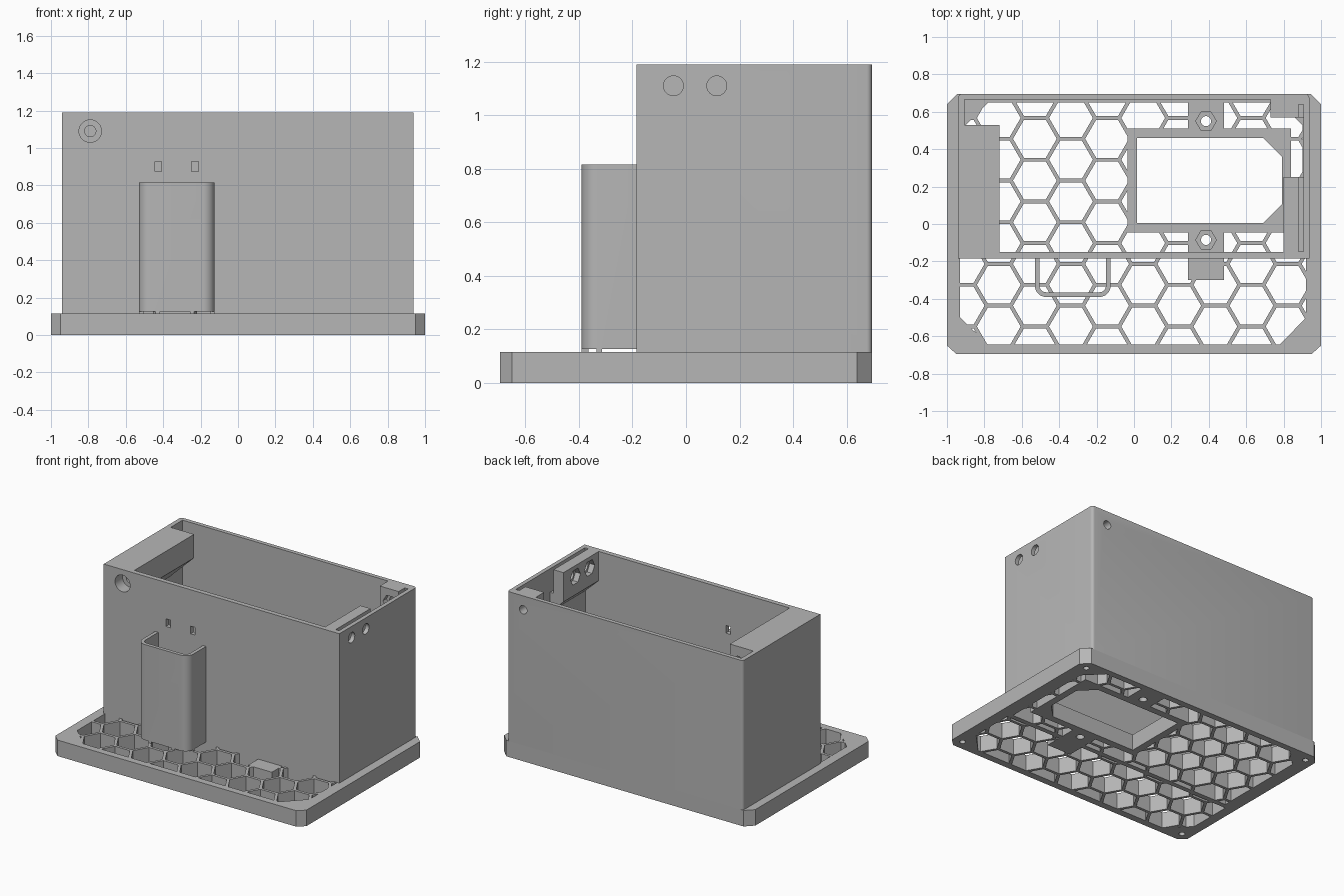
import bpy, bmesh, math

if "Cube" in bpy.data.objects:
    bpy.data.objects.remove(bpy.data.objects["Cube"], do_unlink=True)

grey = bpy.data.materials.new("plain_grey")
grey.use_nodes = True
grey.diffuse_color = (0.47, 0.47, 0.47, 1)
grey.node_tree.nodes["Principled BSDF"].inputs["Base Color"].default_value = (0.47, 0.47, 0.47, 1)

# Which coordinates the profile (u, v) and the extrusion (w) stand for
AXES = {"z": lambda u, v, w: (u, v, w),
        "y": lambda u, v, w: (u, w, v),
        "x": lambda u, v, w: (w, u, v)}


def prisms(name, outlines, lo, hi, axis="z"):
    """One object made of straight extrusions of the given outlines."""
    bm = bmesh.new()
    place = AXES[axis]
    for pts in outlines:
        ends = [[bm.verts.new(place(u, v, w)) for u, v in pts] for w in (lo, hi)]
        bm.faces.new(ends[0])
        bm.faces.new(ends[1])
        n = len(pts)
        for i in range(n):
            j = (i + 1) % n
            bm.faces.new((ends[0][i], ends[0][j], ends[1][j], ends[1][i]))
    bmesh.ops.recalc_face_normals(bm, faces=bm.faces)
    mesh = bpy.data.meshes.new(name)
    bm.to_mesh(mesh)
    bm.free()
    mesh.materials.append(grey)
    obj = bpy.data.objects.new(name, mesh)
    bpy.context.collection.objects.link(obj)
    return obj


def rect(x0, x1, y0, y1):
    return [(x0, y0), (x1, y0), (x1, y1), (x0, y1)]


def ring(cx, cy, r, n=32):
    return [(cx + r * math.cos(math.tau * i / n), cy + r * math.sin(math.tau * i / n)) for i in range(n)]


def arc(cx, cy, r, start, end, n=8):
    angles = [math.radians(start + (end - start) * i / n) for i in range(n + 1)]
    return [(cx + r * math.cos(a), cy + r * math.sin(a)) for a in angles]


def combine(target, cutter, operation="DIFFERENCE"):
    mod = target.modifiers.new("cut", "BOOLEAN")
    mod.operation = operation
    mod.solver = "EXACT"
    mod.object = cutter
    bpy.context.view_layer.objects.active = target
    bpy.ops.object.modifier_apply(modifier=mod.name)


def discard(*objs):
    for o in objs:
        bpy.data.objects.remove(o, do_unlink=True)


FLOOR, TOP = 0.115, 1.19
FRONT, BACK = -0.185, 0.695
IN_F, IN_B, IN_X = -0.15, 0.665, 0.907

# Base plate with chamfered corners
base = prisms("base_plate", [[(-0.95, -0.695), (0.95, -0.695), (1, -0.65), (1, 0.64), (0.945, 0.695),
                              (-0.945, 0.695), (-1, 0.64), (-1, -0.65)]], 0, FLOOR)

# Open-topped tower with softened back edges
outline = [(-0.94, FRONT), (0.937, FRONT)]
outline += arc(0.917, BACK - 0.02, 0.02, 0, 90, 5) + arc(-0.92, BACK - 0.02, 0.02, 90, 180, 5)
tower = prisms("tower_walls", [outline], FLOOR, TOP)
hollow = prisms("hollow", [rect(-IN_X, IN_X, IN_F, IN_B)], 0, 2)
combine(tower, hollow)
discard(hollow)

# U-shaped holder on the front wall
holder = prisms("front_holder", [[(-0.53, FRONT)] + arc(-0.47, -0.33, 0.06, 180, 270)
                                 + arc(-0.185, -0.33, 0.06, 270, 360) + [(-0.125, FRONT), (-0.15, FRONT)]
                                 + arc(-0.185, -0.33, 0.035, 360, 270) + arc(-0.47, -0.33, 0.035, 270, 180)
                                 + [(-0.505, FRONT)]], FLOOR, 0.815)

# Honeycomb cutter, clipped to the vented areas
PITCH, COLUMN, HEX = 0.223, 0.193, 0.117
cells = [ring(-0.337 + COLUMN * c, -0.325 + PITCH * (r + 0.5 * (c % 2)), HEX, 6)
         for c in range(-4, 8) for r in range(-3, 6)]
comb = prisms("comb", cells, -0.05, FLOOR + 0.012)
areas = prisms("areas", [
    [(-0.93, FRONT), (-0.93, -0.5), (-0.78, -0.645), (0.78, -0.645), (0.92, -0.5), (0.92, FRONT)],
    [(-0.9, IN_F), (0.9, IN_F), (0.9, 0.53), (0.78, 0.65), (-0.78, 0.65), (-0.9, 0.53)]], -0.2, 0.3)
combine(comb, areas, "INTERSECT")
keep_frame = prisms("keep_frame", [rect(-0.035, 0.84, -0.045, 0.51)], -0.3, 0.4)
keep_tabs = prisms("keep_tabs", [rect(0.29, 0.48, -0.3, 0.8)], -0.3, 0.4)
combine(comb, keep_frame)
combine(comb, keep_tabs)
combine(base, comb)
combine(holder, comb)
discard(areas, keep_frame, keep_tabs, comb)

# Socket opening, its two screw holes with nut pockets, and blind corner holes underneath
opening = prisms("opening", [[(0.015, 0.005), (0.69, 0.005), (0.79, 0.105), (0.79, 0.36),
                              (0.69, 0.46), (0.015, 0.46)]], -0.1, 0.3)
screws = prisms("screws", [ring(0.385, y, 0.027) for y in (-0.085, 0.55)], -0.1, 0.3)
nuts = prisms("nuts", [ring(0.385, y, 0.055, 6) for y in (-0.085, 0.55)], 0.07, 0.3)
feet = prisms("feet", [ring(x, y, 0.02, 20) for x in (-0.93, 0.93) for y in (-0.625, 0.625)], -0.1, 0.08)
for cutter in (opening, screws, nuts, feet):
    combine(base, cutter)
    discard(cutter)

# Mounting blocks inside the rim, each with a sloped underside
side_block = prisms("right_mounting_block", [[(-IN_X, TOP), (-0.72, TOP), (-0.72, 1.02), (-IN_X, 0.84)]],
                    IN_F, 0.53, "y")
nut_block = prisms("left_mounting_block", [[(IN_X, TOP), (0.8, TOP), (0.8, 0.98), (IN_X, 0.88)]],
                   IN_F, 0.25, "y")
back_block = prisms("back_mounting_block", [[(IN_B, TOP), (0.57, TOP), (0.57, 1.0), (IN_B, 0.9)]],
                    0.73, IN_X, "x")

# Narrow slot behind the mounting blocks on the left wall
slot = prisms("slot", [rect(0.88, IN_X + 0.001, IN_F + 0.004, 0.64)], 1.02, 1.4)
for block in (nut_block, back_block):
    combine(block, slot)
discard(slot)

# Screw holes, counterbore and nut pockets through walls and blocks
SIDE_HOLES = (-0.047, 0.115)
drills = [
    (prisms("front_bore", [ring(-0.79, 1.09, 0.06)], -0.3, -0.1, "y"), (tower, side_block)),
    (prisms("front_screw", [ring(-0.79, 1.09, 0.03)], -0.3, 0.6, "y"), (tower, side_block)),
    (prisms("back_screw", [ring(0.81, 1.09, 0.03)], 0.5, 0.8, "y"), (tower, back_block)),
    (prisms("back_nut", [ring(0.81, 1.09, 0.055, 6)], 0.5, 0.61, "y"), (back_block,)),
    (prisms("side_screws", [ring(y, 1.11, 0.037) for y in SIDE_HOLES], 0.7, 1.1, "x"), (tower, nut_block)),
    (prisms("side_nuts", [ring(y, 1.11, 0.058, 6) for y in SIDE_HOLES], 0.7, 0.84, "x"), (nut_block,)),
    (prisms("tie_slots", [rect(x - 0.018, x + 0.018, 0.873, 0.928) for x in (-0.427, -0.23)],
            -0.3, -0.1, "y"), (tower,)),
]
for cutter, targets in drills:
    for target in targets:
        combine(target, cutter)
    discard(cutter)

# Smooth the round walls and keep the hard edges
for obj in (base, tower, holder, side_block, nut_block, back_block):
    bpy.ops.object.select_all(action="DESELECT")
    obj.select_set(True)
    bpy.context.view_layer.objects.active = obj
    bpy.ops.object.shade_smooth_by_angle(angle=math.radians(30))
